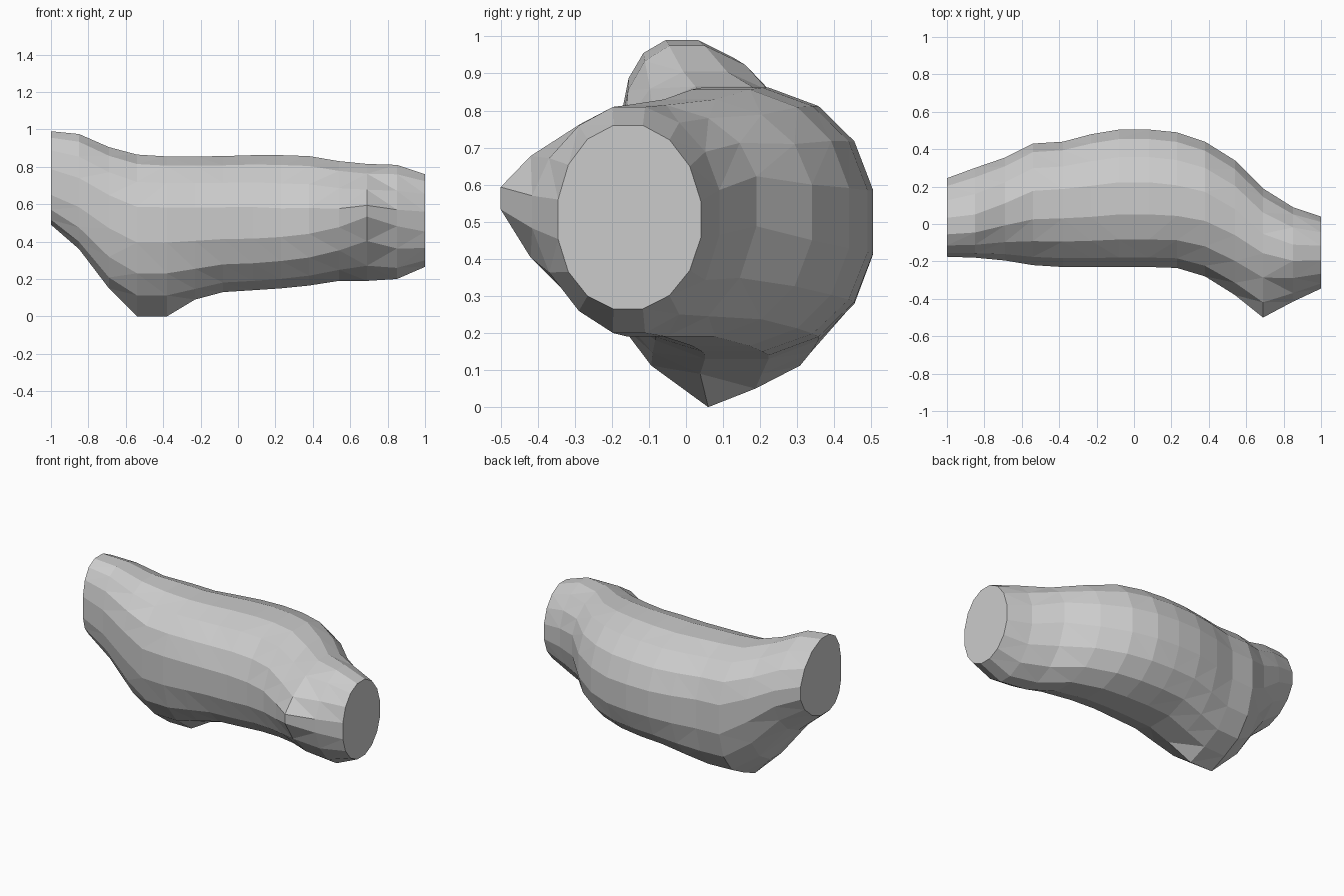
import bpy, bmesh
from math import cos, sin, radians, copysign

SIDES = 16

# Cross-sections along the body: x, y min, y max, z min, z max, y of crest,
# z of widest point, roundness of front half, roundness of back half
# (1 = elliptic, below 1 = boxier, above 1 = more pointed)
SECTIONS = [
    (-1.00, -0.175, 0.245, 0.49, 0.99, -0.01, 0.71, 0.8, 1.1),
    (-0.85, -0.18, 0.30, 0.36, 0.975, 0.0, 0.66, 0.85, 1.1),
    (-0.69, -0.195, 0.355, 0.15, 0.905, 0.05, 0.57, 0.9, 1),
    (-0.54, -0.22, 0.43, 0.05, 0.865, 0.10, 0.50, 0.9, 0.9),
    (-0.38, -0.23, 0.44, 0.05, 0.855, 0.11, 0.50, 0.9, 0.9),
    (-0.23, -0.23, 0.48, 0.09, 0.855, 0.12, 0.50, 0.9, 0.9),
    (-0.08, -0.23, 0.505, 0.13, 0.857, 0.137, 0.50, 0.9, 0.9),
    (0.08, -0.23, 0.505, 0.14, 0.862, 0.137, 0.50, 0.9, 0.9),
    (0.23, -0.235, 0.49, 0.15, 0.862, 0.12, 0.50, 0.95, 0.9),
    (0.38, -0.28, 0.44, 0.165, 0.857, 0.09, 0.51, 1, 0.9),
    (0.54, -0.38, 0.34, 0.19, 0.83, 0.00, 0.53, 1.15, 0.9),
    (0.69, -0.50, 0.19, 0.19, 0.815, -0.12, 0.57, 1.45, 0.95),
    (0.85, -0.415, 0.09, 0.20, 0.81, -0.16, 0.53, 1.2, 1),
    (1.00, -0.345, 0.04, 0.265, 0.76, -0.155, 0.505, 0.95, 1),
]


def curve(v, power):
    return copysign(abs(v) ** power, v)


def ring(section):
    x, y0, y1, z0, z1, yc, zc, front, back = section
    step = radians(360 / SIDES)
    points = []
    for i in range(SIDES):
        a = (i + 0.5) * step
        power = back if cos(a) > 0 else front
        grow = 1 / curve(cos(step / 2), power)
        c, s = curve(cos(a), power) * grow, curve(sin(a), power) * grow
        y = yc + c * ((y1 - yc) if c > 0 else (yc - y0))
        z = zc + s * ((z1 - zc) if s > 0 else (zc - z0))
        points.append((x, y, z))
    return points


# Pointed ridge underneath, near the left end
RIDGE = {(3, 11): (-0.54, 0.06, 0.0),
         (4, 11): (-0.38, 0.06, 0.0)}

# Bent tube with flat capped ends
bm = bmesh.new()
rings = []
for r, section in enumerate(SECTIONS):
    rings.append([bm.verts.new(RIDGE.get((r, i), p)) for i, p in enumerate(ring(section))])
for a, b in zip(rings, rings[1:]):
    for i in range(SIDES):
        j = (i + 1) % SIDES
        bm.faces.new((a[i], a[j], b[j], b[i]))
bm.faces.new(rings[0])
bm.faces.new(rings[-1])
bmesh.ops.triangulate(bm, faces=[f for f in bm.faces if len(f.verts) == 4])
bmesh.ops.recalc_face_normals(bm, faces=bm.faces)

mesh = bpy.data.meshes.new("bent_tube_body")
bm.to_mesh(mesh)
bm.free()
body = bpy.data.objects.new("bent_tube_body", mesh)
bpy.context.collection.objects.link(body)
